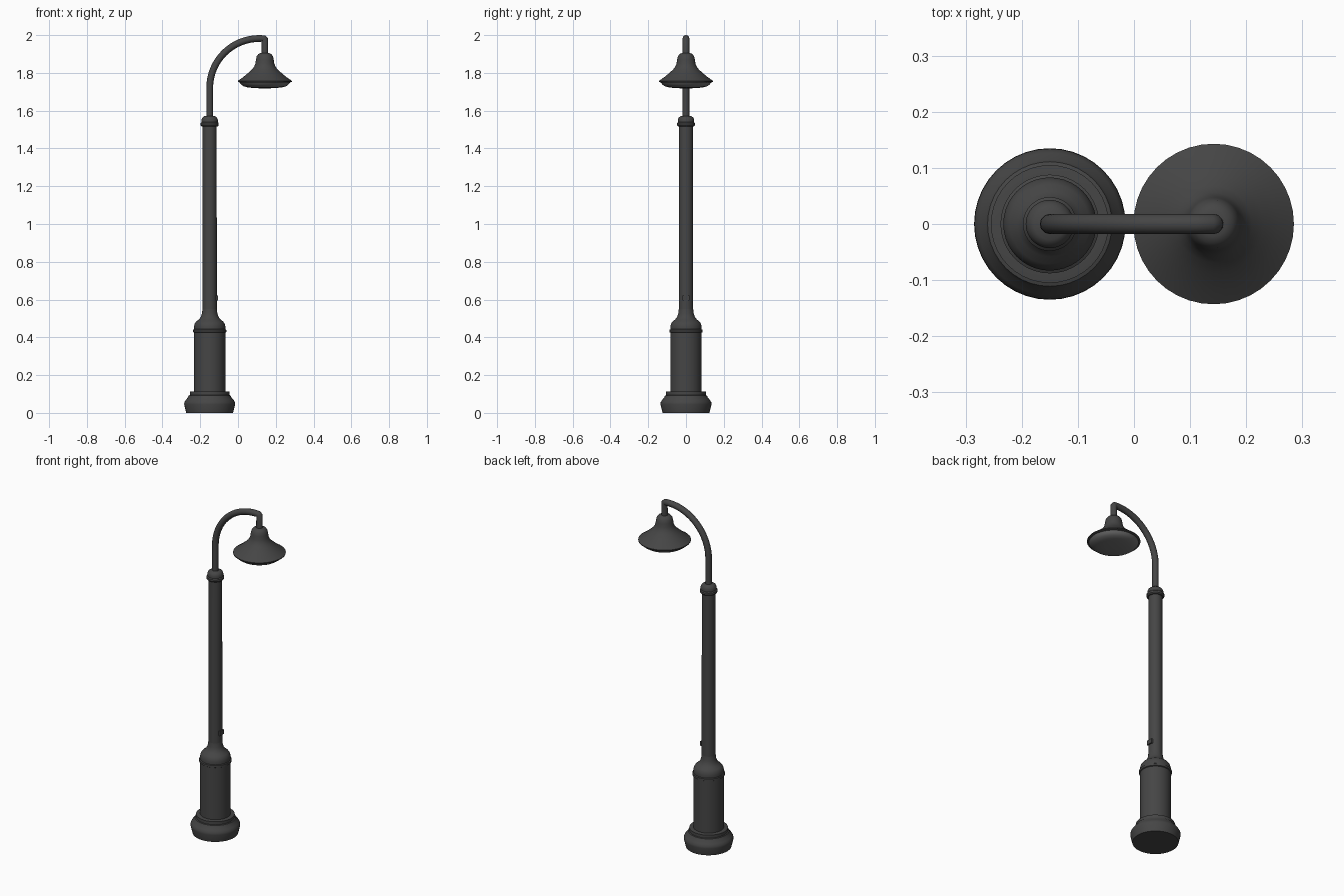
import bpy, bmesh, math
from mathutils import Matrix, Vector

if "Cube" in bpy.data.objects:
    bpy.data.objects.remove(bpy.data.objects["Cube"])

POLE_X, LAMP_X = -0.15, 0.142


def material(name, grey):
    m = bpy.data.materials.new(name)
    m.diffuse_color = (grey, grey, grey, 1)
    m.use_nodes = True
    m.node_tree.nodes["Principled BSDF"].inputs["Base Color"].default_value = m.diffuse_color
    return m


IRON = material("dark_iron", 0.06)
GLASS = material("grey_glass", 0.16)


def finish(ob, mat, angle=35):
    ob.data.materials.append(mat)
    bpy.ops.object.select_all(action='DESELECT')
    ob.select_set(True)
    bpy.context.view_layer.objects.active = ob
    if ob.type == 'CURVE':
        bpy.ops.object.convert(target='MESH')
    bpy.ops.object.shade_smooth_by_angle(angle=math.radians(angle))


def from_bmesh(name, bm, mat, loc):
    bmesh.ops.recalc_face_normals(bm, faces=bm.faces)
    me = bpy.data.meshes.new(name)
    bm.to_mesh(me)
    bm.free()
    ob = bpy.data.objects.new(name, me)
    ob.location = loc
    bpy.context.collection.objects.link(ob)
    finish(ob, mat)


def lathe(name, profile, x, mat, sides=40):
    """Spin (radius, z) points around a vertical axis at x; ends on the axis close the shape."""
    bm = bmesh.new()
    verts = [bm.verts.new((r, 0, z)) for r, z in profile]
    edges = [bm.edges.new(p) for p in zip(verts, verts[1:])]
    bmesh.ops.spin(bm, geom=verts + edges, cent=(0, 0, 0), axis=(0, 0, 1),
                   angle=2 * math.pi, steps=sides)
    bmesh.ops.remove_doubles(bm, verts=bm.verts, dist=1e-5)
    from_bmesh(name, bm, mat, (x, 0, 0))


# Stepped foot
lathe("foot", [(0, 0), (0.124, 0), (0.135, 0.045), (0.134, 0.056), (0.127, 0.068),
               (0.115, 0.082), (0.111, 0.092), (0.105, 0.094), (0.105, 0.112),
               (0.09, 0.114), (0, 0.114)], POLE_X, IRON)

# Wide lower column with ring and bell-shaped shoulder
lathe("lower_column", [(0, 0.11), (0.083, 0.11), (0.083, 0.425), (0.088, 0.428),
                       (0.088, 0.44), (0.083, 0.443), (0.083, 0.458), (0.079, 0.473),
                       (0.071, 0.484), (0.058, 0.494), (0.047, 0.508), (0.041, 0.525),
                       (0.038, 0.55), (0, 0.55)], POLE_X, IRON)

# Upper pole
lathe("pole", [(0, 0.54), (0.038, 0.54), (0.037, 1.53), (0, 1.53)], POLE_X, IRON)

# Collar at the pole top
lathe("collar", [(0, 1.517), (0.043, 1.517), (0.048, 1.523), (0.048, 1.534), (0.043, 1.539),
                 (0.043, 1.553), (0.038, 1.564), (0.028, 1.571), (0, 1.573)], POLE_X, IRON)

# Curved arm: straight riser, quarter arc, short drop into the lamp
R = 0.262
path = [(POLE_X, 1.56)]
for i in range(17):
    a = math.pi / 2 * i / 16
    path.append((POLE_X + R * (1 - math.cos(a)), 1.72 + R * math.sin(a)))
path += [(LAMP_X - 0.006, 1.982), (LAMP_X, 1.976), (LAMP_X, 1.89)]
cu = bpy.data.curves.new("arm", 'CURVE')
cu.dimensions = '3D'
cu.bevel_depth, cu.bevel_resolution, cu.use_fill_caps = 0.018, 4, True
sp = cu.splines.new('POLY')
sp.points.add(len(path) - 1)
for p, (x, z) in zip(sp.points, path):
    p.co = (x, 0, z, 1)
arm = bpy.data.objects.new("arm", cu)
bpy.context.collection.objects.link(arm)
finish(arm, IRON, 50)

# Bell-shaped lamp shade with rim
lathe("lamp_shade", [(0, 1.905), (0.022, 1.905), (0.034, 1.9), (0.043, 1.888), (0.047, 1.87),
                     (0.05, 1.85), (0.056, 1.834), (0.068, 1.818), (0.088, 1.8),
                     (0.114, 1.778), (0.143, 1.758), (0.143, 1.753), (0.134, 1.749),
                     (0, 1.749)], LAMP_X, IRON)

# Shallow convex lens below the shade
lathe("lens", [(0.134, 1.75), (0.125, 1.738), (0.112, 1.729), (0.09, 1.723),
               (0.05, 1.719), (0, 1.718)], LAMP_X, GLASS)

# Small box on the pole
bm = bmesh.new()
bmesh.ops.create_cube(bm, size=1, matrix=Matrix.Diagonal(Vector((0.03, 0.038, 0.026, 1))))
from_bmesh("pole_box", bm, IRON, (-0.121, 0, 0.608))
